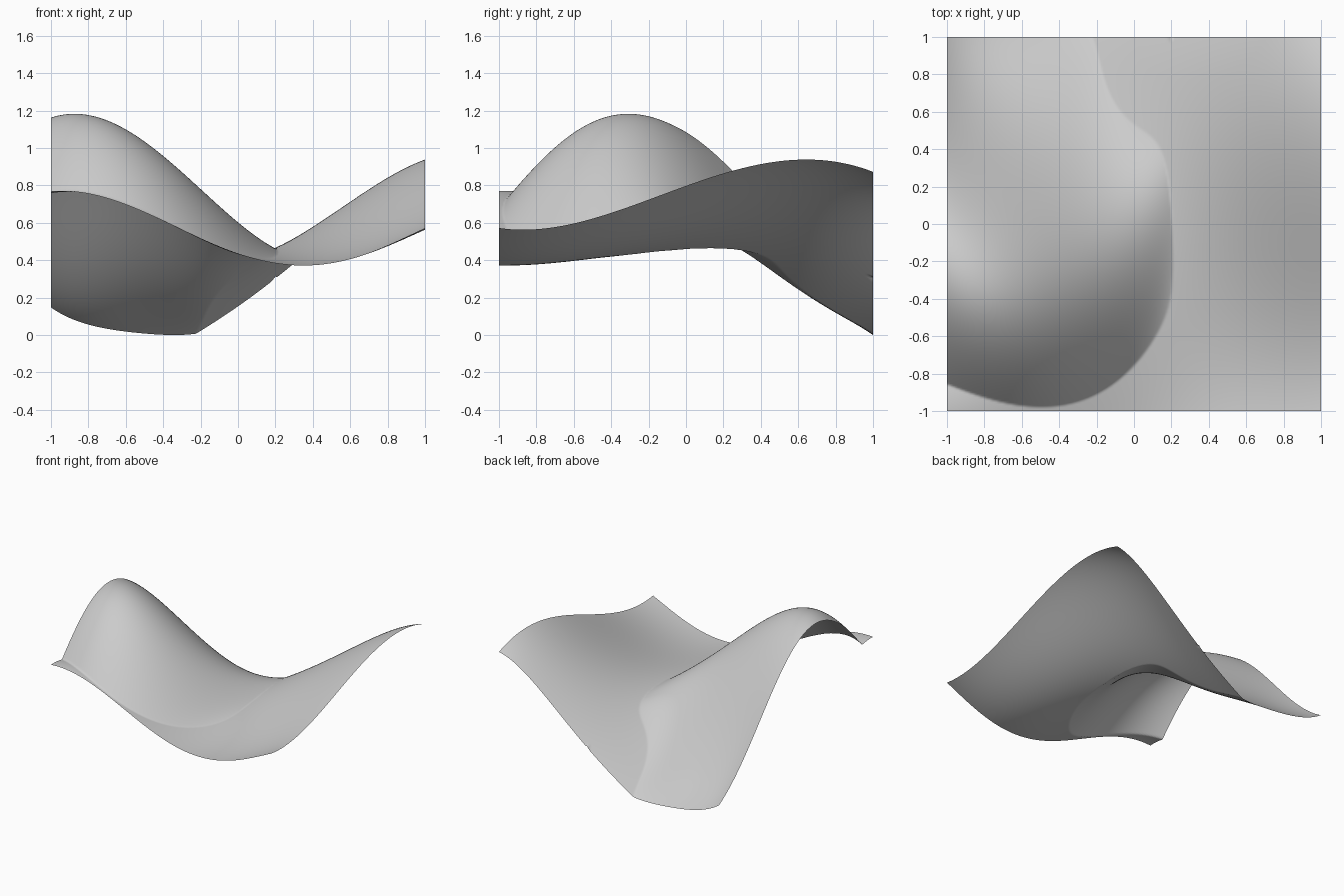
import bpy, bmesh, math

if "Cube" in bpy.data.objects:
    bpy.data.objects.remove(bpy.data.objects["Cube"])

N = 220  # grid resolution


def interp(nodes, vals, t):
    """Smooth polynomial through a handful of profile points."""
    total = 0.0
    for i, v in enumerate(vals):
        w = v
        for j, n in enumerate(nodes):
            if j != i:
                w *= (t - n) / (nodes[i] - n)
        total += w
    return total


# Left sheet: a wave in y whose mean, amplitude, crest and tail fullness vary with x
HX = [-1, -0.7, -0.4, -0.1, 0.2]
MEAN = [0.6375, 0.59, 0.481, 0.360, 0.365]
AMP = [0.5275, 0.56, 0.479, 0.332, 0.10]
CREST = [-0.25, -0.36, -0.385, -0.29, 0.05]
TAIL = [0.05, 0.13, 0.17, 0.08, 0.0]

# Right sheet: profiles along x at five stations in y
GX = [-1, -0.6, -0.2, 0.2, 0.6, 1]
GY = [-1, -0.5, 0, 0.5, 1]
ROWS = [
    [0.77, 0.70, 0.52, 0.387, 0.41, 0.575],
    [0.60, 0.58, 0.48, 0.412, 0.465, 0.625],
    [0.20, 0.30, 0.38, 0.46, 0.605, 0.80],
    [-0.20, 0.0, 0.22, 0.455, 0.71, 0.932],
    [-0.40, -0.20, 0.025, 0.305, 0.64, 0.875],
]


def left_sheet(x, y, mean, amp, crest, tail):
    z = mean + amp * math.cos(2.2 * (y - crest)) - 0.6 * max(0.0, x - 0.2)
    return z + tail * max(0.0, y - crest) ** 4 * (1 - y)


coords = [-1 + 2 * i / N for i in range(N + 1)]
heights = []
for x in coords:
    params = [interp(HX, p, min(x, 0.2)) for p in (MEAN, AMP, CREST, TAIL)]
    stations = [interp(GX, row, x) for row in ROWS]
    heights.append([max(left_sheet(x, y, *params), interp(GY, stations, y)) for y in coords])
low = min(min(col) for col in heights)

# Creased surface: the upper envelope of the two sheets
bm = bmesh.new()
grid = [[bm.verts.new((x, y, z - low)) for y, z in zip(coords, col)]
        for x, col in zip(coords, heights)]
for i in range(N):
    for j in range(N):
        bm.faces.new((grid[i][j], grid[i + 1][j], grid[i + 1][j + 1], grid[i][j + 1])).smooth = True
mesh = bpy.data.meshes.new("wavy_surface")
bm.to_mesh(mesh)
bm.free()
surface = bpy.data.objects.new("wavy_surface", mesh)
bpy.context.collection.objects.link(surface)
